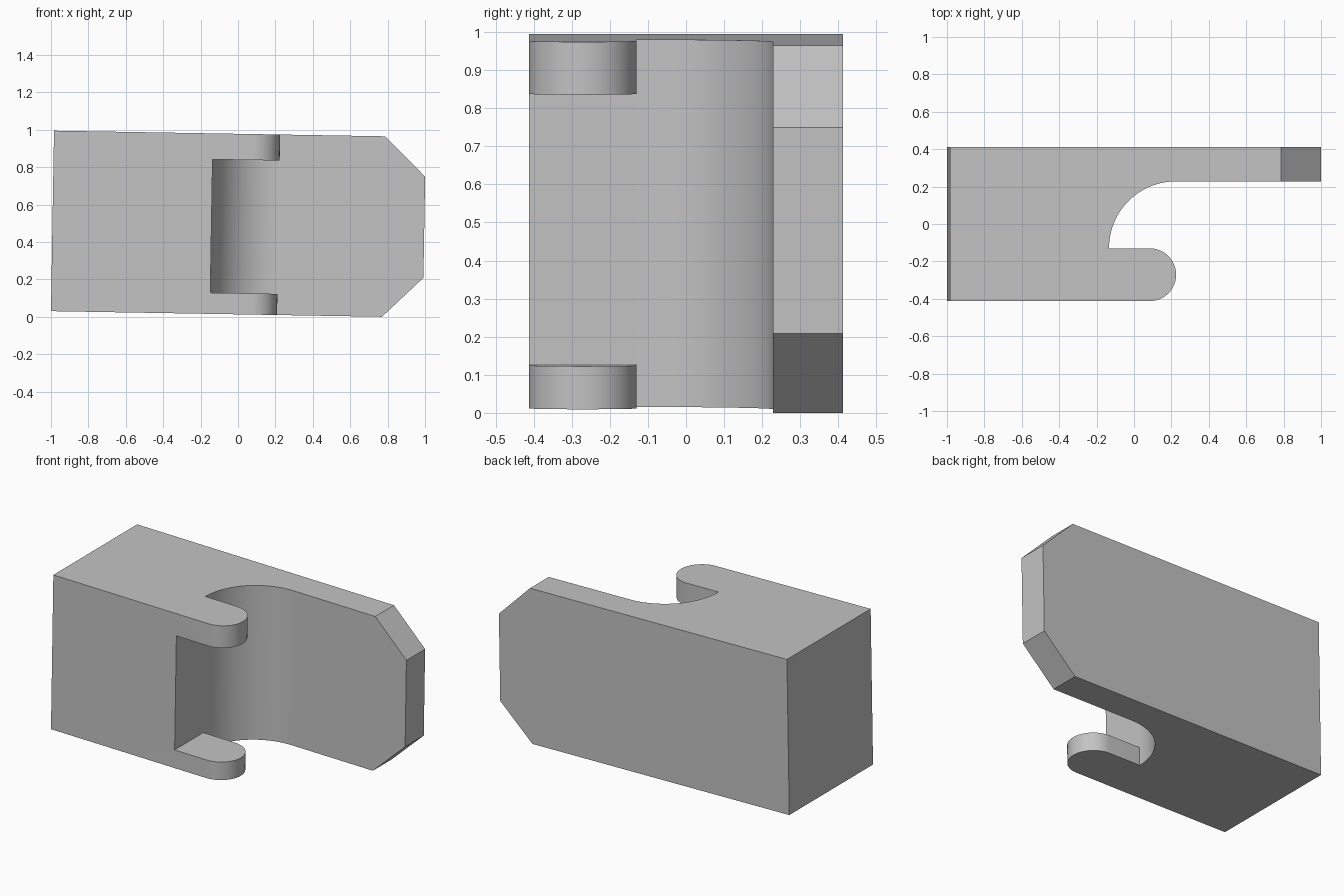
import bpy, bmesh, math
from mathutils import Matrix, Vector

cube = bpy.data.objects.get("Cube")
if cube:
    bpy.data.objects.remove(cube, do_unlink=True)

grey = bpy.data.materials.new("plain grey")
grey.use_nodes = True
colour = (0.55, 0.55, 0.55, 1)
grey.diffuse_color = colour
grey.node_tree.nodes["Principled BSDF"].inputs["Base Color"].default_value = colour

LENGTH, HEIGHT, DEPTH = 1.988, 0.965, 0.412
WALL, PLATE_Y, FINGER_Y = 0.85, 0.228, -0.13
TIP, CHAMFER_X, CHAMFER_Z = 1.209, 1.77, 0.212
LEVELS = [0, 0.113, 0.826, HEIGHT]
TILT = 0.017


def arc(cx, cy, r, start, end, n):
    angles = [math.radians(start + (end - start) * i / n) for i in range(n + 1)]
    return [(cx + r * math.cos(a), cy + r * math.sin(a)) for a in angles]


# Plan outlines: the rounded finger, and the block with its concave fillet and plate
tip_r = (FINGER_Y + DEPTH) / 2
fillet_r = PLATE_Y - FINGER_Y
finger = [(WALL, -DEPTH)] + arc(TIP - tip_r, -DEPTH + tip_r, tip_r, -90, 90, 32) + [(WALL, FINGER_Y)]
core = arc(WALL + fillet_r, FINGER_Y, fillet_r, 180, 90, 32)[1:]
core += [(LENGTH, PLATE_Y), (LENGTH, DEPTH), (0, DEPTH), (0, -DEPTH)]
outline = finger + core
nf, n = len(finger), len(outline)

bm = bmesh.new()
rings = [[bm.verts.new((x, y, z)) for x, y in outline] for z in LEVELS]

# Walls layer by layer; the middle layer skips the finger and leaves the open slot
for layer in range(3):
    loop = list(range(n))
    if layer == 1:
        loop = [0] + list(range(nf - 1, n))
    low, high = rings[layer], rings[layer + 1]
    for i, j in zip(loop, loop[1:] + loop[:1]):
        bm.faces.new((low[i], low[j], high[j], high[i]))

# Outer caps and the finger faces inside the slot
bm.faces.new(rings[0][::-1])
bm.faces.new(rings[3])
bm.faces.new(rings[1][:nf])
bm.faces.new(rings[2][:nf][::-1])

# Chamfer both corners at the free end of the plate
run = LENGTH - CHAMFER_X
for z, side in ((0, -1), (HEIGHT, 1)):
    cut = bmesh.ops.bisect_plane(
        bm, geom=bm.verts[:] + bm.edges[:] + bm.faces[:],
        plane_co=(CHAMFER_X, 0, z), plane_no=Vector((CHAMFER_Z, 0, side * run)).normalized(),
        clear_outer=True)
    rim = [g for g in cut["geom_cut"] if isinstance(g, bmesh.types.BMEdge)]
    bmesh.ops.holes_fill(bm, edges=rim, sides=0)

# Merge flat regions, then set the whole block at its slight tilt
bmesh.ops.dissolve_limit(bm, angle_limit=math.radians(0.2), verts=bm.verts[:], edges=bm.edges[:])
bmesh.ops.recalc_face_normals(bm, faces=bm.faces[:])
bm.transform(Matrix.Translation((-1, 0, 0.03)) @ Matrix.Rotation(TILT, 4, "Y"))

mesh = bpy.data.meshes.new("slotted_block")
bm.to_mesh(mesh)
bm.free()
mesh.materials.append(grey)
block = bpy.data.objects.new("slotted_block", mesh)
bpy.context.collection.objects.link(block)
bpy.ops.object.select_all(action="DESELECT")
block.select_set(True)
bpy.context.view_layer.objects.active = block
bpy.ops.object.shade_smooth_by_angle(angle=math.radians(30))
